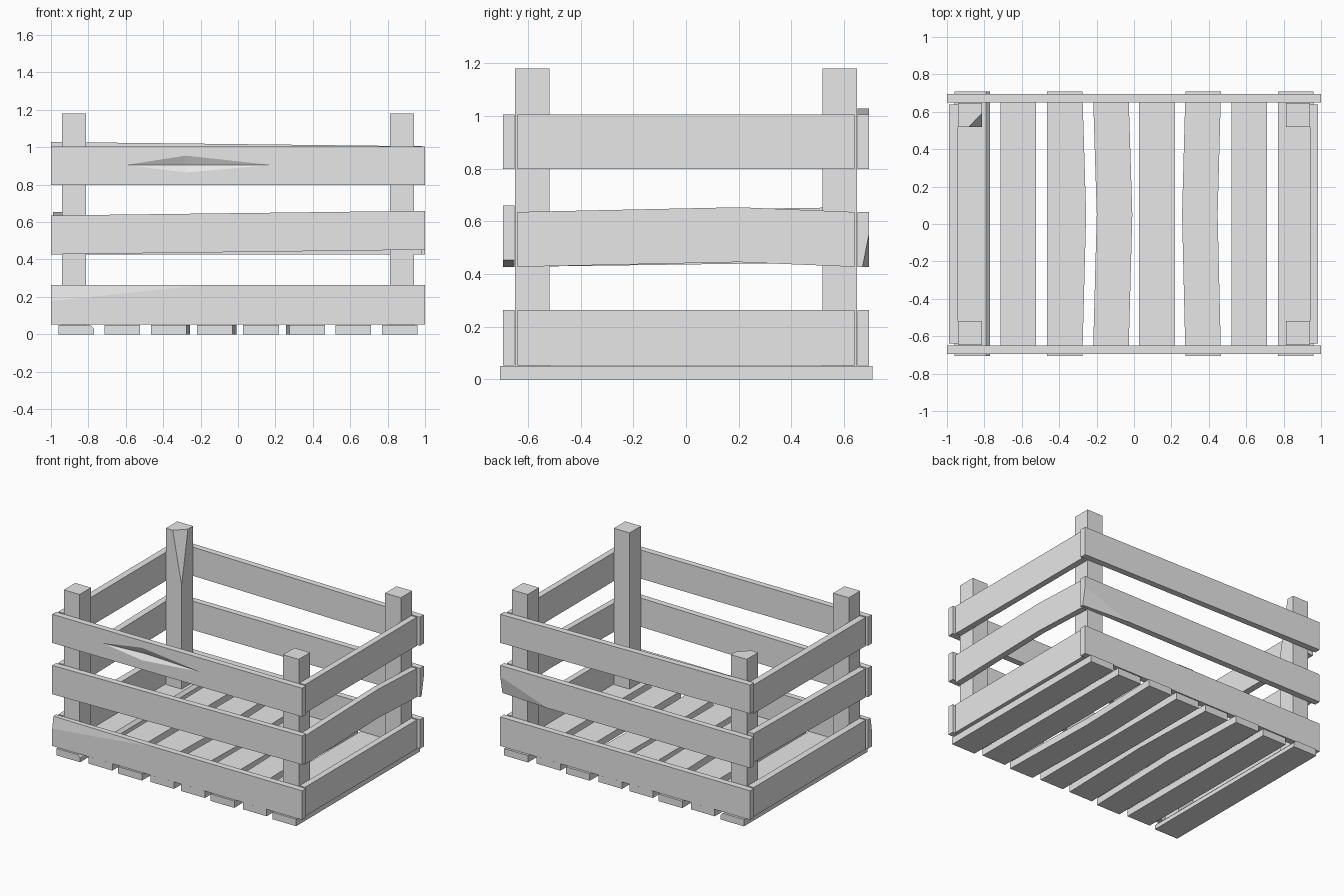
import bpy
import bmesh
from mathutils import Vector

default = bpy.data.objects.get("Cube")
if default:
    bpy.data.objects.remove(default, do_unlink=True)

wood = bpy.data.materials.new("plain grey wood")
wood.use_nodes = True
wood.diffuse_color = (0.8, 0.8, 0.8, 1)
wood.node_tree.nodes["Principled BSDF"].inputs["Base Color"].default_value = (0.8, 0.8, 0.8, 1)


def plank(name, lo, hi, split=None, warp=None, chip=None, edit=None):
    """Box from lo to hi; split adds a loop across y, warp moves vertices,
    chip cuts off a corner through three points."""
    lo, hi = Vector(lo), Vector(hi)
    bm = bmesh.new()
    bmesh.ops.create_cube(bm, size=1)
    for v in bm.verts:
        v.co = (lo + hi) / 2 + v.co * (hi - lo)
    if split is not None:
        bmesh.ops.bisect_plane(bm, geom=bm.verts[:] + bm.edges[:] + bm.faces[:],
                               plane_co=(0, split, 0), plane_no=(0, 1, 0))
    if warp:
        for v in bm.verts:
            v.co += Vector(warp(v.co))
    if chip:
        a, b, c = map(Vector, chip)
        normal = (b - a).cross(c - a)
        if normal.dot((lo + hi) / 2 - a) > 0:
            normal.negate()
        cut = bmesh.ops.bisect_plane(bm, geom=bm.verts[:] + bm.edges[:] + bm.faces[:],
                                     plane_co=a, plane_no=normal, clear_outer=True)
        edges = [e for e in cut["geom_cut"] if isinstance(e, bmesh.types.BMEdge)]
        bmesh.ops.holes_fill(bm, edges=edges)
    if edit:
        edit(bm)
    bmesh.ops.recalc_face_normals(bm, faces=bm.faces[:])
    mesh = bpy.data.meshes.new(name)
    bm.to_mesh(mesh)
    bm.free()
    mesh.materials.append(wood)
    obj = bpy.data.objects.new(name, mesh)
    bpy.context.collection.objects.link(obj)
    return obj


def gouge(bm):
    """Diamond-shaped dent in the front face."""
    face = min(bm.faces, key=lambda f: f.calc_center_median().y)
    y = face.calc_center_median().y
    bmesh.ops.inset_individual(bm, faces=[face], thickness=0.03)
    mid = face.calc_center_median()
    corners = {(False, False): (-0.28, 0.865), (True, False): (0.18, 0.905),
               (True, True): (-0.28, 0.955), (False, True): (-0.6, 0.905)}
    for v, (x, z) in [(v, corners[v.co.x > mid.x, v.co.z > mid.z]) for v in face.verts]:
        v.co = (x, y, z)
    centre = bmesh.ops.poke(bm, faces=[face])["verts"][0]
    centre.co = (-0.28, y + 0.025, 0.905)


# Floor slats, some of them bowed or chipped
BOW = {2: lambda p: (0.02 if abs(p.y) < 0.3 and p.x > -0.4 else 0, 0, 0),
       3: lambda p: (0.02 if abs(p.y) < 0.3 else 0, 0, 0),
       5: lambda p: (-0.018 if abs(p.y) < 0.3 else 0, 0, 0)}
for i in range(8):
    x = -0.865 + i * 0.247
    long = i in (0, 2, 5, 7)
    plank(f"floor_slat_{i + 1}", (x - 0.095, -0.705 if long else -0.69, 0),
          (x + 0.095, 0.708 if long else 0.69, 0.05),
          split=0.05 if i in BOW else None, warp=BOW.get(i),
          chip=[(-0.79, 0, 0.05), (-0.77, 0, 0.03), (-0.79, 0.5, 0.05)] if i == 0 else None)

# Corner posts, one with a split inner corner
for sx, side in ((-1, "right"), (1, "left")):
    for sy, end in ((-1, "front"), (1, "back")):
        chipped = sx < 0 < sy
        cx, cy = sx * 0.877, sy * 0.583
        plank(f"{end}_{side}_post", (cx - 0.063, cy - 0.065, 0.05), (cx + 0.063, cy + 0.065, 1.18),
              chip=[(-0.885, 0.518, 1.18), (-0.814, 0.59, 1.18), (-0.814, 0.518, 0.8)]
              if chipped else None)

# Long boards on the front and back
LEVELS = {"lower": (0.053, 0.263), "middle": (0.427, 0.635), "upper": (0.798, 1.005)}
for level, (z0, z1) in LEVELS.items():
    front, back = {}, {}
    if level == "lower":
        front["chip"] = [(-1, -0.69, 0.21), (-0.5, -0.69, z1), (-1, -0.682, z1)]
    elif level == "middle":
        front["warp"] = lambda p: (0, 0, 0.025 if p.x > 0 else 0)
        back["chip"] = [(1, 0.69, 0.53), (1, 0.67, z0), (0.7, 0.69, z0)]
    else:
        front["edit"] = gouge
        back["warp"] = lambda p: (0, 0, 0.023 if p.x < 0 else 0)
    plank(f"front_{level}_board", (-1, -0.695, z0), (1, -0.65, z1), **front)
    plank(f"back_{level}_board", (-1, 0.65, z0), (1, 0.695, z1), **back)

    # Short boards on the sides
    left, right = {}, {}
    if level == "middle":
        left = {"split": 0.2, "warp": lambda p: (0, 0, 0.018 if abs(p.y) < 0.3 else 0)}
        right = {"warp": lambda p: (0, 0, 0.018 if p.y > 0 else 0)}
    plank(f"left_{level}_board", (0.94, -0.64, z0), (0.984, 0.64, z1), **left)
    plank(f"right_{level}_board", (-0.99, -0.64, z0), (-0.942, 0.64, z1), **right)
